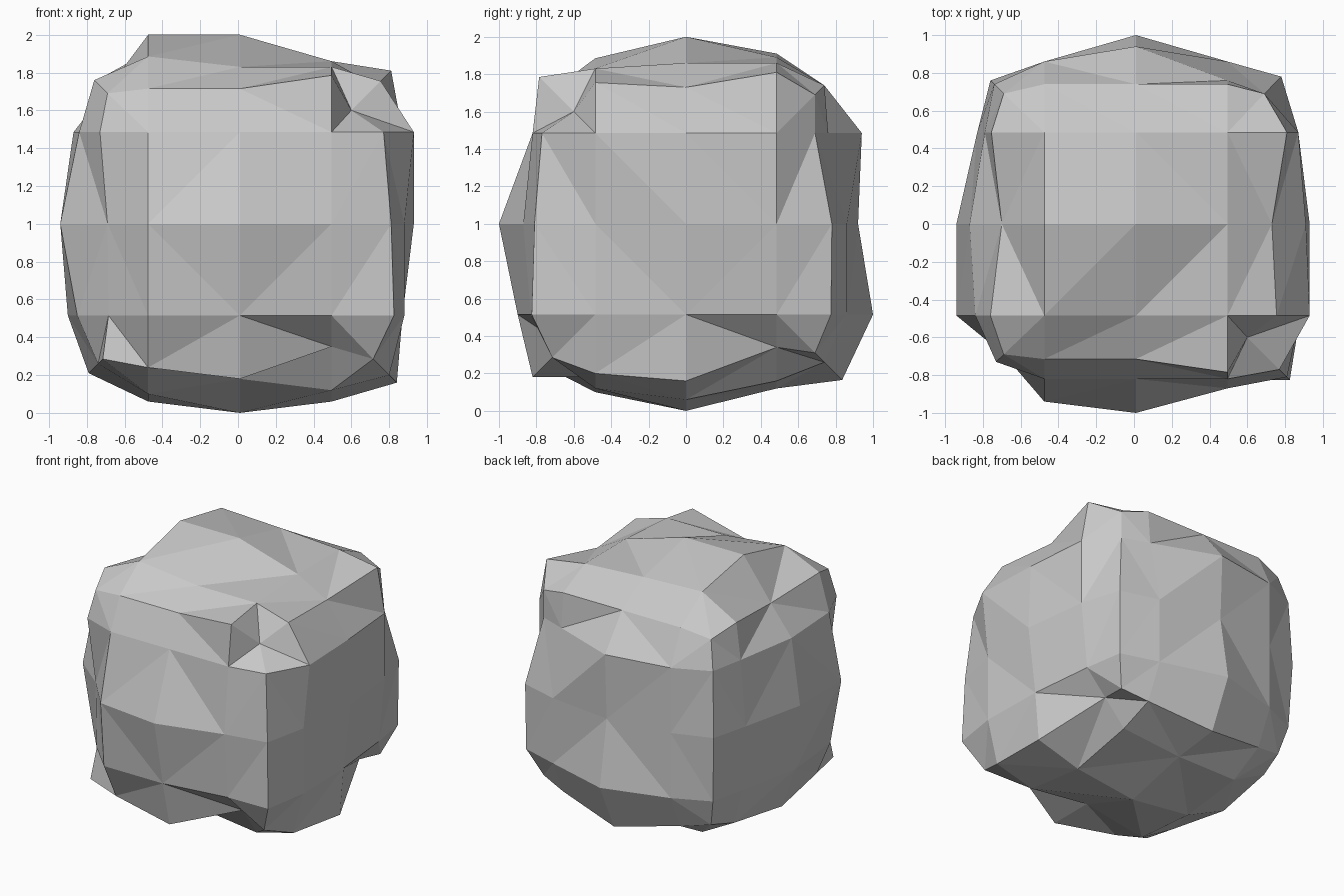
import bpy, bmesh

if "Cube" in bpy.data.objects:
    bpy.data.objects.remove(bpy.data.objects["Cube"])

STEP = 0.485     # spacing of the grid lines on each side
SHIFT = 0.01     # small sideways drift of the grid

# How far each side bulges: three rows of three, ordered by the remaining axes
SIDES = {
    (0, 2):  ((.88, .88, .93), (.87, .93, .91), (.82, .87, .87)),    # right: rows y, columns z
    (0, -2): ((.85, .94, .84), (.90, .94, .87), (.80, .83, .79)),    # left: rows y, columns z
    (1, -2): ((.90, .94, .82), (.90, 1.0, .82), (.83, .87, .82)),    # front: rows x, columns z
    (1, 2):  ((.86, .86, .86), (1.0, .92, .94), (.86, .86, .76)),    # back: rows x, columns z
    (2, 2):  ((.885, 1.0, .91), (.83, 1.0, .89), (.83, .86, .86)),   # top: rows x, columns y
    (2, -2): ((.90, .94, .88), (.82, 1.0, .88), (.88, .94, .84)),    # bottom: rows x, columns y
}

# Chipped or swollen spots along the rims, others use the default
RIM, CORNER = 0.74, 0.69
RIMS = {
    (0, -2, 2): .715, (-1, -2, 2): .715, (1, -2, 2): .785,
    (2, -1, 2): .755, (2, 0, 2): .73, (2, 1, 2): .81,
    (-2, 0, 2): .70, (-2, -1, 2): .76, (-2, 1, 2): .755,
    (0, -2, -2): .82, (1, -2, -2): .65, (-1, -2, -2): .76, (0, 2, -2): .835,
    (2, -1, -2): .80, (2, 0, -2): .84, (2, 1, -2): .66, (-2, 0, -2): .79,
    (2, -2, -1): .825, (2, -2, 0): .81, (2, -2, 1): .77,
    (-2, -2, -1): .685, (-2, -2, 0): .69, (-2, -2, 1): .73, (-2, 2, 0): .76,
    (2, 2, -1): .775, (2, 2, 0): .78, (2, 2, 1): .69,
    (2, -2, 2): .60, (2, -2, -2): .715, (-2, -2, -2): .715,
}


def place(key):
    """Position of a lattice point on the boulder surface."""
    outer = [a for a in range(3) if abs(key[a]) == 2]
    if len(outer) == 1:
        a = outer[0]
        u, v = [key[b] for b in range(3) if b != a]
        reach = SIDES[a, key[a]][u + 1][v + 1]
    else:
        reach = RIMS.get(key, RIM if len(outer) == 2 else CORNER)
    p = [(reach if c > 0 else -reach) if abs(c) == 2 else c * STEP for c in key]
    if abs(key[0]) < 2:
        p[0] += SHIFT
    p[2] += 1
    return p


# Boulder: six four-by-four sides sharing their rims
bm = bmesh.new()
points = {}


def point(key):
    if key not in points:
        points[key] = bm.verts.new(place(key))
    return points[key]


for axis in range(3):
    for end in (-2, 2):
        for u in range(-2, 2):
            for v in range(-2, 2):
                quad = []
                for du, dv in ((0, 0), (1, 0), (1, 1), (0, 1)):
                    key = [u + du, v + dv]
                    key.insert(axis, end)
                    quad.append(point(tuple(key)))
                bm.faces.new(quad)
bmesh.ops.recalc_face_normals(bm, faces=bm.faces)
# Facets: split each patch along its shorter diagonal
bmesh.ops.triangulate(bm, faces=bm.faces, quad_method='SHORT_EDGE')

mesh = bpy.data.meshes.new("boulder")
bm.to_mesh(mesh)
bm.free()
stone = bpy.data.materials.new("stone grey")
stone.diffuse_color = (0.58, 0.58, 0.58, 1)
stone.use_nodes = True
stone.node_tree.nodes["Principled BSDF"].inputs["Base Color"].default_value = stone.diffuse_color
mesh.materials.append(stone)
bpy.context.collection.objects.link(bpy.data.objects.new("boulder", mesh))
